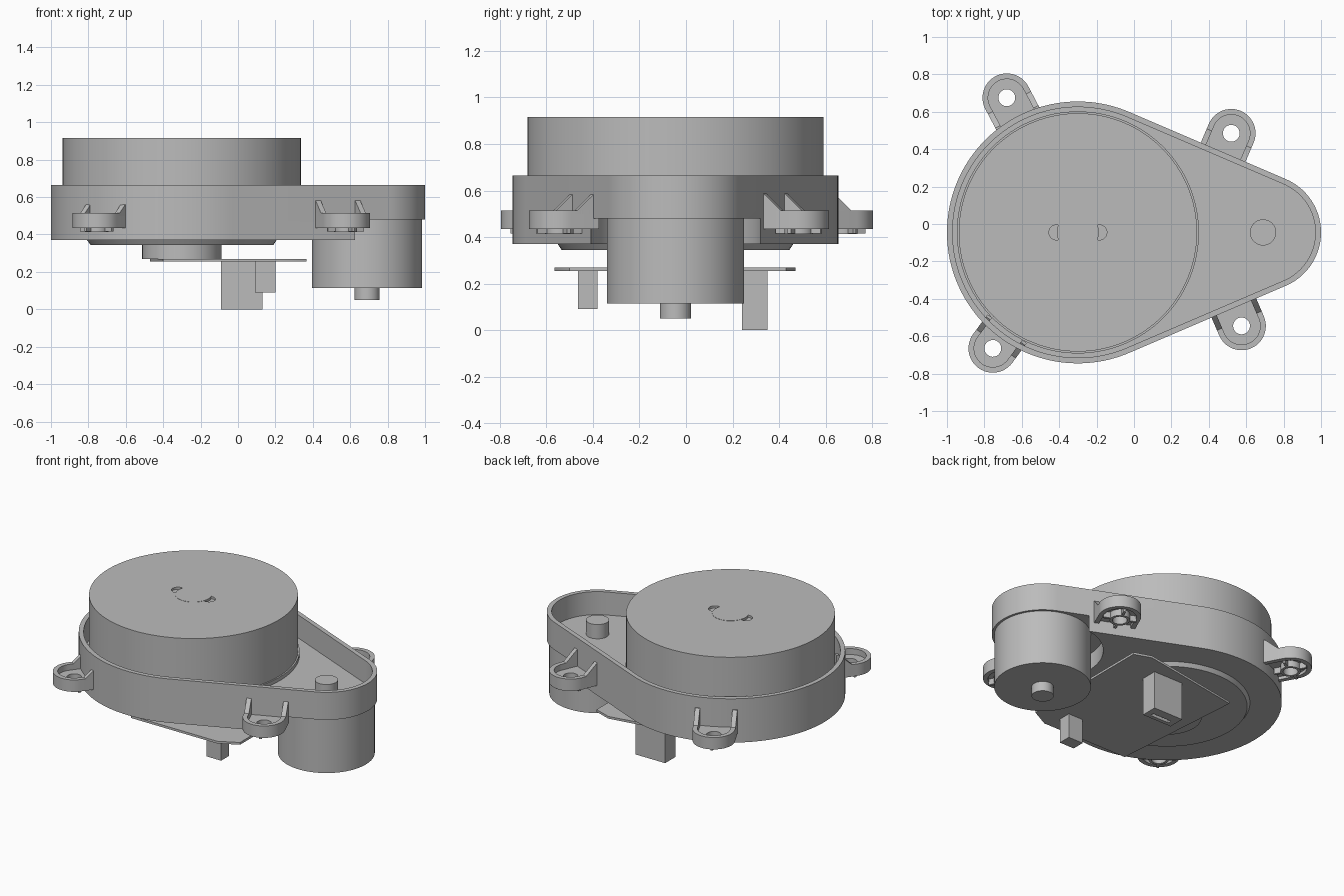
import bpy, bmesh, math
from mathutils import Matrix, Vector

cube = bpy.data.objects.get("Cube")
if cube:
    bpy.data.objects.remove(cube)

grey = bpy.data.materials.new("plain grey")
grey.use_nodes = True
COLOUR = (0.5, 0.5, 0.5, 1)
grey.diffuse_color = COLOUR
grey.node_tree.nodes["Principled BSDF"].inputs["Base Color"].default_value = COLOUR

AXIS_Y = -0.045
TURRET = (-0.30, AXIS_Y)
MOTOR = (0.69, AXIS_Y)


def prism(name, outline, z0, z1, top_scale=1.0):
    """Extrude a flat outline from z0 to z1."""
    bm = bmesh.new()
    face = bm.faces.new([bm.verts.new((x, y, z0)) for x, y in outline])
    out = bmesh.ops.extrude_face_region(bm, geom=[face])
    for v in out["geom"]:
        if isinstance(v, bmesh.types.BMVert):
            v.co.z = z1
    bmesh.ops.recalc_face_normals(bm, faces=bm.faces)
    mesh = bpy.data.meshes.new(name)
    bm.to_mesh(mesh)
    bm.free()
    mesh.materials.append(grey)
    ob = bpy.data.objects.new(name, mesh)
    bpy.context.collection.objects.link(ob)
    return ob


def arc(centre, r, a0, a1, n):
    return [(centre[0] + r * math.cos(a0 + (a1 - a0) * i / n),
             centre[1] + r * math.sin(a0 + (a1 - a0) * i / n)) for i in range(n + 1)]


def disc(name, centre, r, z0, z1, n=96):
    return prism(name, arc(centre, r, 0, math.tau, n)[:-1], z0, z1)


def box(name, x0, x1, y0, y1, z0, z1):
    return prism(name, [(x0, y0), (x1, y0), (x1, y1), (x0, y1)], z0, z1)


def teardrop(inset):
    """Outline wrapped round the turret and motor circles."""
    big, small = 0.70, 0.31
    a = math.acos((big - small) / (MOTOR[0] - TURRET[0]))
    return (arc(MOTOR, small - inset, -a, a, 40)
            + arc(TURRET, big - inset, a, math.tau - a, 96))


def stadium(r, back):
    return arc((0, 0), r, -math.pi / 2, math.pi / 2, 24) + [(-back, r), (-back, -r)]


def cut(ob, *cutters):
    """Subtract the cutters and keep the result as a plain mesh."""
    for c in cutters:
        m = ob.modifiers.new("cut", "BOOLEAN")
        m.operation = "DIFFERENCE"
        m.solver = "EXACT"
        m.object = c
    bpy.context.view_layer.update()
    dg = bpy.context.evaluated_depsgraph_get()
    mesh = bpy.data.meshes.new_from_object(ob.evaluated_get(dg))
    ob.modifiers.clear()
    ob.data = mesh
    for c in cutters:
        bpy.data.objects.remove(c)
    return ob


# Open tray housing, cut away below around the motor
cut(prism("housing", teardrop(0), 0.37, 0.665),
    prism("pocket_cutter", teardrop(0.03), 0.51, 0.8),
    disc("motor_cutter", MOTOR, 0.37, 0.2, 0.48))

# Rotating turret with its cap and two dimples
cut(disc("turret", TURRET, 0.637, 0.51, 0.915, 128),
    *[disc("dimple_cutter", (TURRET[0] + s * 0.115, AXIS_Y), 0.04, 0.9, 1.0, 32) for s in (-1, 1)])
disc("turret_cap", TURRET, 0.112, 0.89, 0.9165, 48)
disc("turret_flange", TURRET, 0.647, 0.505, 0.535, 128)

# Motor, lower bearing and drive pulley
disc("motor", MOTOR, 0.295, 0.115, 0.48)
disc("motor_bearing", MOTOR, 0.067, 0.05, 0.12, 40)
disc("drive_pulley", MOTOR, 0.07, 0.50, 0.606, 40)

# Chamfered underside disc and bearing boss
under = disc("underside_disc", TURRET, 0.51, 0.345, 0.375)
for v in under.data.vertices:
    if v.co.z < 0.36:
        c = Vector((*TURRET, v.co.z))
        v.co = c + (v.co - c) * 0.96
disc("bearing_boss", TURRET, 0.212, 0.268, 0.35, 64)

# Circuit board and its connectors
prism("circuit_board", [(-0.4, -0.565), (0.24, -0.565), (0.365, -0.5), (0.365, 0.43),
                        (0.25, 0.47), (-0.47, 0.345)], 0.255, 0.27)
cut(box("large_connector", -0.09, 0.13, 0.24, 0.35, 0, 0.257),
    box("slot_cutter", -0.05, 0.09, 0.265, 0.29, -0.1, 0.05))
box("small_connector", 0.09, 0.2, -0.465, -0.38, 0.09, 0.257)


# Mounting ears: rimmed pad, hollow ring with spokes, two gussets
def ear(label, x, y, angle):
    parts = [
        cut(prism(label + "_rim", stadium(0.13, 0.13), 0.435, 0.515),
            prism("rim_cutter", stadium(0.1, 0.3), 0.3, 0.7)),
        cut(prism(label + "_pad", stadium(0.105, 0.13), 0.455, 0.475),
            disc("hole_cutter", (0, 0), 0.045, 0.3, 0.6, 32)),
        cut(disc(label + "_ring", (0, 0), 0.062, 0.412, 0.46, 32),
            disc("hole_cutter", (0, 0), 0.045, 0.3, 0.6, 32)),
    ]
    for i in range(4):
        spoke = box(label + "_spoke", 0.055, 0.105, -0.008, 0.008, 0.415, 0.46)
        spoke.data.transform(Matrix.Rotation(i * math.pi / 2, 4, "Z"))
        parts.append(spoke)
    for s in (-1, 1):
        gusset = prism(label + "_gusset", [(-0.13, 0.5), (-0.02, 0.5), (-0.03, 0.515),
                                           (-0.115, 0.592), (-0.13, 0.592)], -0.015, 0.015)
        gusset.data.transform(Matrix.Translation((0, s * 0.115, 0))
                              @ Matrix.Rotation(math.pi / 2, 4, "X"))
        parts.append(gusset)
    place = Matrix.Translation((x, y, 0)) @ Matrix.Rotation(angle, 4, "Z")
    for p in parts:
        p.data.transform(place)


def away(x, y):
    return math.atan2(y - TURRET[1], x - TURRET[0])


slope = math.acos(0.39 / 0.99)
ear("back_right_ear", -0.68, 0.675, away(-0.68, 0.675))
ear("front_right_ear", -0.755, -0.665, away(-0.755, -0.665))
ear("back_left_ear", 0.52, 0.485, slope)
ear("front_left_ear", 0.575, -0.545, -slope)

# Smooth the round walls, keep edges crisp
bpy.ops.object.select_all(action="DESELECT")
for ob in bpy.context.collection.objects:
    if ob.type == "MESH":
        ob.select_set(True)
        bpy.context.view_layer.objects.active = ob
bpy.ops.object.shade_smooth_by_angle(angle=math.radians(30))
